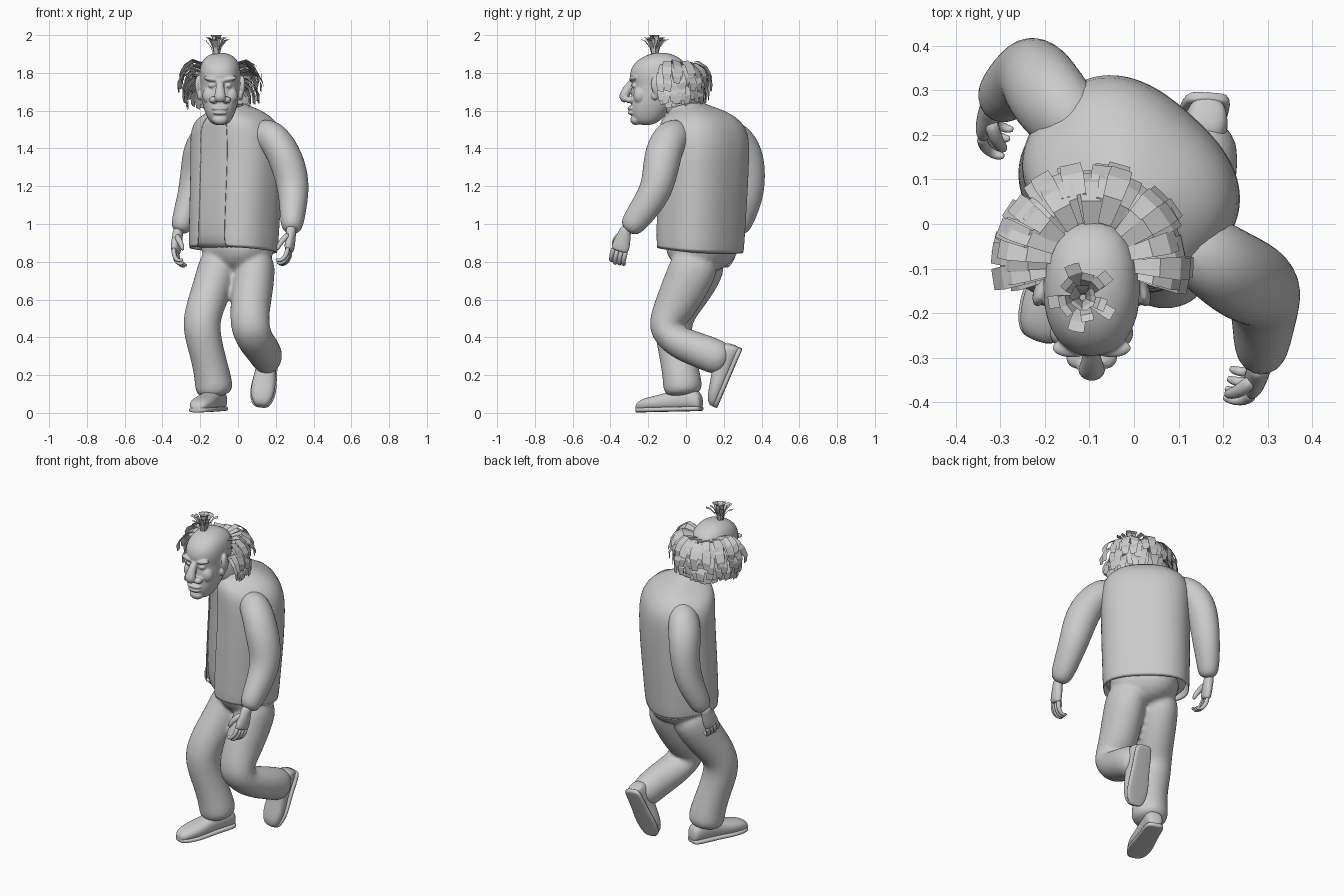
import bpy, bmesh, math, random
from mathutils import Vector as V

if "Cube" in bpy.data.objects:
    bpy.data.objects.remove(bpy.data.objects["Cube"])

random.seed(4)
YAW = math.radians(-42)                     # the trunk is twisted against the stride
U = V((math.cos(YAW), math.sin(YAW), 0))    # trunk sideways
B = V((-math.sin(YAW), math.cos(YAW), 0))   # trunk backward


def make(name, verts, faces, smooth=True, sub=0, thick=0):
    bm = bmesh.new()
    vs = [bm.verts.new(v) for v in verts]
    for f in faces:
        bm.faces.new([vs[i] for i in f])
    if smooth:
        bmesh.ops.recalc_face_normals(bm, faces=bm.faces)
    me = bpy.data.meshes.new(name)
    bm.to_mesh(me)
    bm.free()
    for p in me.polygons:
        p.use_smooth = smooth
    ob = bpy.data.objects.new(name, me)
    bpy.context.collection.objects.link(ob)
    if thick:
        m = ob.modifiers.new("thickness", 'SOLIDIFY')
        m.thickness = thick
    if sub:
        m = ob.modifiers.new("smooth", 'SUBSURF')
        m.levels = m.render_levels = sub
    return ob


def loft(name, rings, closed=True, caps=True, sub=2, thick=0):
    n = len(rings[0])
    verts = [p for r in rings for p in r]
    faces = []
    for i in range(len(rings) - 1):
        for j in range(n if closed else n - 1):
            k = (j + 1) % n
            faces.append((i*n + j, i*n + k, i*n + n + k, i*n + n + j))
    if caps:
        faces += [tuple(range(n)), tuple(range(len(verts) - n, len(verts)))]
    return make(name, verts, faces, True, sub, thick)


def ring(c, u, v, a, b, n=16, power=2.0, start=0.0, end=2*math.pi, closed=True):
    out = []
    for i in range(n):
        t = start + (end - start) * i / (n if closed else n - 1)
        x, y = math.cos(t), math.sin(t)
        out.append(V(c) + u * math.copysign(abs(x)**(2/power), x) * a
                   + v * math.copysign(abs(y)**(2/power), y) * b)
    return out


def tube(name, pts, ref=(1, 0, 0), n=16, sub=2):
    # each point: x, y, z, radius along ref, radius across it
    cs = [V(p[:3]) for p in pts]
    rings = []
    for i, p in enumerate(pts):
        t = (cs[min(i+1, len(cs)-1)] - cs[max(i-1, 0)]).normalized()
        u = V(ref)
        u = (u - t * u.dot(t)).normalized()
        rings.append(ring(cs[i], u, t.cross(u), p[3]*1.03, p[-1]*1.03, n))
    return loft(name, rings, sub=sub)


def ball(name, loc, size, rot=(0, 0, 0)):
    bpy.ops.mesh.primitive_uv_sphere_add(segments=20, ring_count=12, radius=1, location=loc, rotation=rot)
    ob = bpy.context.object
    ob.name, ob.scale = name, size
    return ob


def fuse(name, obs, voxel, rounds):
    # melt several overlapping parts into one smooth skin
    bpy.ops.object.select_all(action='DESELECT')
    for o in obs:
        o.select_set(True)
    bpy.context.view_layer.objects.active = obs[0]
    bpy.ops.object.convert(target='MESH')
    bpy.ops.object.join()
    ob = bpy.context.object
    ob.name = name
    m = ob.modifiers.new("melt", 'REMESH')
    m.mode, m.voxel_size, m.use_smooth_shade = 'VOXEL', voxel, True
    m = ob.modifiers.new("soften", 'SMOOTH')
    m.factor, m.iterations = .5, rounds


def trunk(name, rows, scale=1, gap=None, **kw):
    # rows: z, cx, cy, half width, half depth, tilt; gap: opening angles either side of the front
    rings = []
    for z, cx, cy, a, b, tilt in rows:
        c = V((cx, cy, z))
        g, h = (math.radians(x) for x in gap or (0, 0))
        r = ring(c, U, B, a*scale, b*scale, 40, 2.5, -math.pi/2 + g, 1.5*math.pi - h, gap is None)
        for p in r:
            p.z += tilt * (p - c).dot(B)
        rings.append(r)
    return loft(name, rings, closed=gap is None, **kw)


# Trunk: open jacket over a shirt
body = [(.855, -.025, .075, .24, .195, -.1), (1.0, -.02, .08, .243, .2, 0), (1.2, -.01, .088, .247, .205, 0),
        (1.38, -.005, .095, .25, .203, 0), (1.47, -.01, .095, .25, .2, 0), (1.54, -.015, .08, .225, .185, .03),
        (1.585, -.03, .05, .165, .145, .12), (1.605, -.045, .02, .1, .105, .22), (1.625, -.055, 0, .085, .085, .25)]
trunk("jacket", body, gap=(19, 14), caps=False, sub=1, thick=.008)
trunk("shirt", [(.865, -.015, .08, .19, .165, 0), (.89, -.02, .08, .235, .192, 0)] + body[1:], scale=.965, sub=1)

# Sleeves
tube("left_sleeve", [(-.08, .17, 1.46, .08, .09), (-.165, .25, 1.465, .088, .098), (-.205, .305, 1.39, .088, .1),
                     (-.225, .335, 1.28, .078, .088), (-.245, .33, 1.15, .073, .082),
                     (-.285, .3, 1.04, .062, .068), (-.31, .27, .95, .05, .054)])
tube("right_sleeve", [(.09, -.01, 1.47, .08, .09), (.18, -.08, 1.47, .09, .1), (.24, -.12, 1.38, .09, .1),
                      (.28, -.138, 1.27, .09, .092), (.295, -.16, 1.17, .082, .085),
                      (.29, -.235, 1.06, .067, .075), (.283, -.315, .955, .056, .06)])


def hand(side, wrist, d, fwd, inward):
    w, d, fwd, inw = V(wrist), V(d).normalized(), V(fwd), V(inward)
    fwd = (fwd - d * fwd.dot(d)).normalized()
    inw = (inw - d*inw.dot(d) - fwd*inw.dot(fwd)).normalized()
    tube(side + "_palm", [(*(w + d*s), a, b) for s, a, b in
         ((-.04, .03, .028), (.0, .033, .027), (.04, .045, .027), (.085, .049, .025), (.1, .042, .018))], fwd, 12)
    for i in range(4):
        base = w + d*(.085 + .004*(i % 3)) + fwd*(i - 1.5)*.023
        tube(f"{side}_finger_{i+1}", [(*(base + d*s + inw*q), r) for s, q, r in
             ((0, 0, .014), (.04, .003, .0135), (.072, .02, .012), (.08, .045, .011), (.068, .06, .007))], fwd, 8, 1)
    tube(side + "_thumb", [(*(w + d*s + fwd*f + inw*q), r) for s, f, q, r in
         ((.01, .02, .005, .019), (.045, .045, .025, .017), (.08, .048, .048, .014), (.108, .04, .055, .009))], inw, 8, 1)


hand("left", (-.32, .26, .94), (-.12, -.42, -1), (-.3, -.9, .4), (1, -.3, 0))
hand("right", (.28, -.325, .95), (-.1, -.3, -1), (-.2, -.9, .3), (-1, .2, 0))

# Trousers: left leg carries the weight, right one is kicked back
seat = trunk("seat", [(.74, .0, .08, .06, .08, 0), (.79, 0, .085, .16, .14, 0),
                      (.86, 0, .085, .2, .175, 0), (.95, -.01, .085, .19, .17, 0)], sub=1)
left = tube("left_leg", [(-.08, .12, .86, .11, .12), (-.12, .06, .71, .105, .12), (-.175, -.04, .56, .1, .105),
                         (-.2, -.075, .46, .1, .1), (-.165, -.05, .32, .09, .093),
                         (-.13, -.02, .18, .095, .1), (-.122, -.012, .08, .107, .109)])
right = tube("right_leg", [(.1, .08, .86, .1, .13), (.085, .01, .7, .108, .125), (.06, -.07, .54, .105, .108),
                           (.065, -.12, .44, .102, .095), (.095, -.05, .375, .097, .09),
                           (.14, .09, .325, .09, .09), (.165, .235, .265, .08, .098)])
fuse("trousers", [seat, left, right], .012, 6)


def shoe(side, heel, toe, up):
    h, f = V(heel), V(toe) - V(heel)
    L = f.length
    f.normalize()
    up = (V(up) - f * V(up).dot(f)).normalized()
    s = f.cross(up)
    rows = ((0, .034, .07), (.06, .048, .105), (.2, .052, .12), (.38, .053, .11), (.55, .06, .092),
            (.72, .066, .078), (.88, .057, .066), (.97, .04, .048), (1, .02, .03))
    loft(side + "_shoe_upper", [ring(h + f*L*t + up*(z/2 + .008), s, up, w, z/2, 16, 2.4) for t, w, z in rows])
    loft(side + "_shoe_sole", [ring(h + f*L*t + up*.013, s, up, w + .005, .013, 16, 4) for t, w, z in rows], sub=1)


shoe("left", (-.09, .085, .01), (-.22, -.262, .002), (0, 0, 1))
shoe("right", (.168, .3, .34), (.12, .165, .025), (0, -.9, .4))

# Neck and head
CX = -.095
tube("neck", [(-.045, .01, 1.54, .075), (-.065, -.03, 1.61, .068), (-.09, -.09, 1.7, .07)])
skull = ((1.522, -.245, -.18, .035), (1.55, -.28, -.13, .062), (1.6, -.295, -.09, .083), (1.65, -.29, -.05, .095),
         (1.7, -.286, -.02, .101), (1.735, -.282, 0, .104), (1.775, -.298, .01, .108), (1.82, -.292, .01, .108),
         (1.86, -.265, -.01, .096), (1.89, -.22, -.05, .07), (1.907, -.165, -.1, .03))
face = [loft("skull", [ring((CX, (f+b)/2, z), V((1, 0, 0)), V((0, 1, 0)), w*1.02, (b-f)/2*1.02, 20, 2.25)
                       for z, f, b, w in skull]),
        tube("nose", [(CX, -.27, 1.77, .016), (CX, -.298, 1.735, .02), (CX, -.32, 1.695, .027),
                      (CX, -.333, 1.668, .032, .026), (CX, -.315, 1.645, .022, .016)]),
        ball("upper_lip", (CX, -.29, 1.612), (.045, .02, .012)),
        ball("lower_lip", (CX, -.288, 1.589), (.04, .02, .012)),
        ball("chin", (CX, -.265, 1.552), (.042, .03, .028))]
for s in (-1, 1):
    face += [ball("nostril", (CX + s*.034, -.298, 1.657), (.024, .027, .018)),
             ball("eye", (CX + s*.043, -.27, 1.733), (.02, .02, .014)),
             ball("brow", (CX + s*.045, -.278, 1.767), (.045, .022, .014), (0, -s*.2, 0)),
             ball("cheek", (CX + s*.056, -.245, 1.68), (.038, .034, .045)),
             ball("ear", (CX + s*.112, -.15, 1.73), (.018, .036, .058), (.2, 0, s*.35)),
             ball("ear_lobe", (CX + s*.106, -.165, 1.68), (.014, .02, .024))]
fuse("head", face, .0045, 4)


def card(verts, faces, pts, side, widths):
    k = len(verts)
    for p, w in zip(pts, widths):
        verts += [p - side*w, p + side*w]
    faces += [(k + 2*i, k + 2*i + 1, k + 2*i + 3, k + 2*i + 2) for i in range(len(pts) - 1)]


# Fringe of hair: flat strips around the back and sides, flaring out above and tucked in below
verts, faces = [], []
for z0, reach, droop, count in ((1.835, .98, .8, 24), (1.8, 1.0, .9, 26), (1.75, .92, .95, 28),
                                (1.715, .8, .9, 26)):
    for i in range(count):
        t = math.radians(-8 + 196*i/(count - 1) + random.uniform(-4, 4))
        d = V((math.cos(t), math.sin(t)*1.02, 0))
        side = (V((-d.y, d.x, 0)) + V((0, 0, random.uniform(-.4, .4)))).normalized()
        k, dz = reach*random.uniform(.9, 1.06), random.uniform(-.015, .015)
        pts = [V((-.095, -.09, z0 + z*droop + dz)) + d*r*k
               for r, z in ((.09, 0), (.15, .022), (.195, -.015), (.216, -.06), (.215, -.105))]
        card(verts, faces, pts, side, (.015, .022, .026, .024, .016))
make("hair_fringe", verts, faces, smooth=False)

# Tuft of short strips on the crown
verts, faces = [], []
for i in range(22):
    t = 2*math.pi*i/22*3 + random.uniform(-.2, .2)
    d, k = V((math.cos(t), math.sin(t), 0)), (.35, .7, 1)[i % 3]
    pts = [V((-.115, -.165, 1.885)) + d*r*k + V((0, 0, z)) for r, z in
           ((.014, 0), (.026, .05), (.055, .085 + .03*(1 - k)), (.078, .092 + .023*(1 - k)/.65))]
    card(verts, faces, pts, V((-d.y, d.x, 0)), (.006, .01, .014, .014))
make("crown_tuft", verts, faces, smooth=False)
